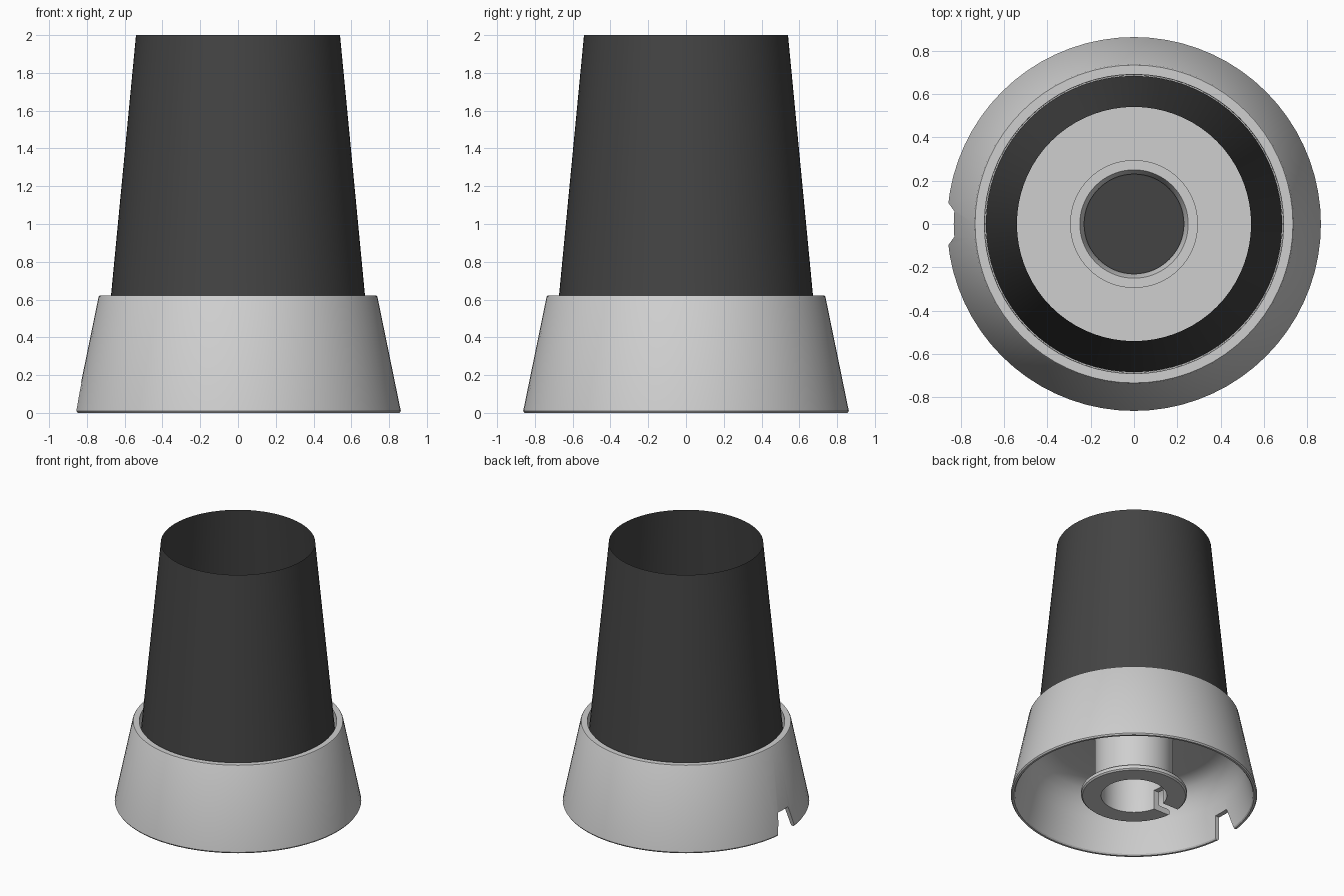
import bpy, bmesh
from math import cos, sin, tau, radians

cube = bpy.data.objects.get("Cube")
if cube:
    bpy.data.objects.remove(cube, do_unlink=True)

SEGMENTS = 72


def material(name, value):
    mat = bpy.data.materials.new(name)
    mat.use_nodes = True
    colour = (value, value, value, 1)
    mat.diffuse_color = colour
    mat.node_tree.nodes["Principled BSDF"].inputs["Base Color"].default_value = colour
    return mat


def add_object(name, bm, mat=None):
    mesh = bpy.data.meshes.new(name)
    bm.to_mesh(mesh)
    bm.free()
    obj = bpy.data.objects.new(name, mesh)
    bpy.context.collection.objects.link(obj)
    if mat:
        mesh.materials.append(mat)
    return obj


def lathe(name, profile, mat, closed=False):
    """Revolve (radius, height) points about the z axis."""
    bm = bmesh.new()
    rings = [[bm.verts.new((r * cos(tau * i / SEGMENTS), r * sin(tau * i / SEGMENTS), z))
              for i in range(SEGMENTS)] for r, z in profile]
    pairs = list(zip(rings, rings[1:]))
    if closed:
        pairs.append((rings[-1], rings[0]))
    for a, b in pairs:
        for i in range(SEGMENTS):
            j = (i + 1) % SEGMENTS
            bm.faces.new((a[i], a[j], b[j], b[i]))
    bmesh.ops.recalc_face_normals(bm, faces=bm.faces)
    return add_object(name, bm, mat)


def cut_slot(target, x0, x1, outline):
    """Cut a (y, z) outline, extruded along x, out of the target."""
    bm = bmesh.new()
    face = bm.faces.new([bm.verts.new((x0, y, z)) for y, z in outline])
    grown = bmesh.ops.extrude_face_region(bm, geom=[face])["geom"]
    bmesh.ops.translate(bm, vec=(x1 - x0, 0, 0),
                        verts=[v for v in grown if isinstance(v, bmesh.types.BMVert)])
    bmesh.ops.recalc_face_normals(bm, faces=bm.faces)
    cutter = add_object("slot_cutter", bm)
    cutter.hide_render = True
    mod = target.modifiers.new("slot", 'BOOLEAN')
    mod.operation = 'DIFFERENCE'
    mod.solver = 'EXACT'
    mod.object = cutter
    activate(target)
    bpy.ops.object.modifier_apply(modifier=mod.name)
    bpy.data.objects.remove(cutter, do_unlink=True)


def activate(obj):
    bpy.ops.object.select_all(action='DESELECT')
    obj.select_set(True)
    bpy.context.view_layer.objects.active = obj


light_grey = material("light grey", 0.62)
dark_grey = material("dark grey", 0.057)

# Hollow base: outer skirt, lip, floor, central tube with flange, rounded ceiling
base = lathe("base", [
    (.84, 0), (.855, 0), (.862, .01), (.738, .615), (.733, .622), (.69, .622),
    (.688, .5), (.295, .5), (.295, .51), (.25, .51), (.23, .46), (.23, 0),
    (.36, 0), (.37, .01), (.37, .035), (.36, .045), (.273, .045), (.273, .45),
    (.58, .45), (.64, .438), (.69, .405), (.73, .355), (.757, .3), (.777, .24),
    (.832, .01)], light_grey, closed=True)

# Cable notch in the skirt and matching slot in the tube flange
cut_slot(base, -.95, -.6, [(-.105, -.02), (.105, -.02), (.06, .16), (-.06, .16)])
cut_slot(base, -.5, -.15, [(-.05, -.02), (.05, -.02), (.05, .15), (-.05, .15)])

# Tapered open shade standing inside the lip
shade = lathe("shade", [(.683, .51), (.54, 2)], dark_grey)

# Dark plug closing the tube
bm = bmesh.new()
bmesh.ops.create_circle(bm, cap_ends=True, segments=SEGMENTS, radius=.23)
bmesh.ops.translate(bm, verts=bm.verts, vec=(0, 0, .44))
plug = add_object("tube_plug", bm, dark_grey)

for obj in (base, shade, plug):
    activate(obj)
    bpy.ops.object.shade_smooth_by_angle(angle=radians(25))
